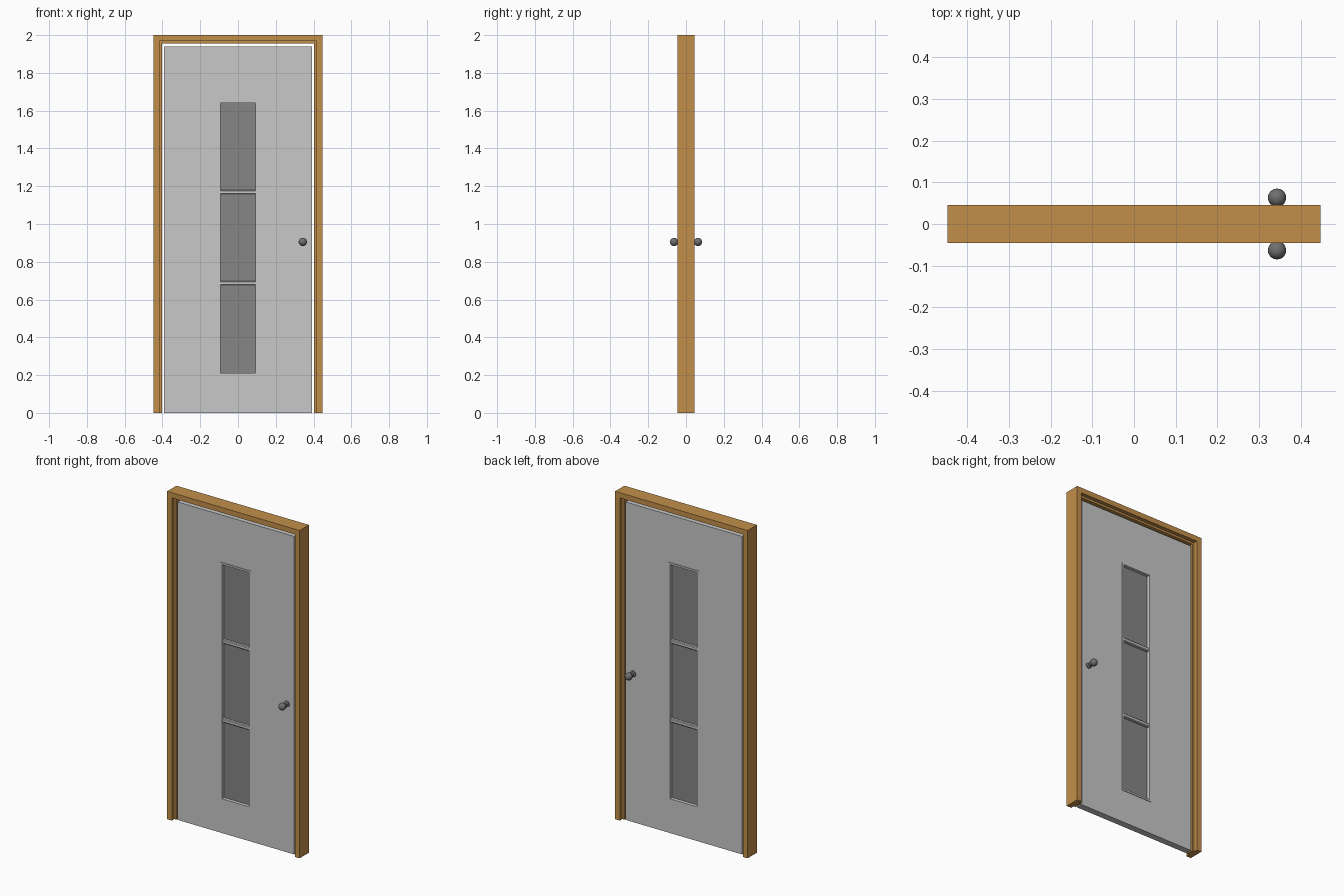
import bpy, bmesh, math

if "Cube" in bpy.data.objects:
    bpy.data.objects.remove(bpy.data.objects["Cube"])


def material(name, rgb):
    m = bpy.data.materials.new(name)
    m.diffuse_color = (*rgb, 1)
    m.use_nodes = True
    m.node_tree.nodes["Principled BSDF"].inputs["Base Color"].default_value = m.diffuse_color
    return m


WOOD = material("warm_wood", (0.545, 0.275, 0.069))
PAINT = material("light_grey_paint", (0.58, 0.58, 0.58))
GLASS = material("dark_grey_glass", (0.24, 0.24, 0.24))
METAL = material("dark_metal", (0.16, 0.16, 0.16))


def finish(name, bm, mat):
    bmesh.ops.recalc_face_normals(bm, faces=bm.faces)
    mesh = bpy.data.meshes.new(name)
    bm.to_mesh(mesh)
    bm.free()
    mesh.materials.append(mat)
    ob = bpy.data.objects.new(name, mesh)
    bpy.context.collection.objects.link(ob)
    return ob


def loft(name, sections, closed, mat):
    """Join closed cross-sections; either loop round or cap the ends."""
    bm = bmesh.new()
    rows = [[bm.verts.new(p) for p in s] for s in sections]
    n = len(rows[0])
    pairs = list(zip(rows, rows[1:])) + ([(rows[-1], rows[0])] if closed else [])
    for a, b in pairs:
        for i in range(n):
            j = (i + 1) % n
            bm.faces.new((a[i], a[j], b[j], b[i]))
    if not closed:
        bm.faces.new(rows[0])
        bm.faces.new(rows[-1])
    return finish(name, bm, mat)


def box(name, x, y, z, mat, bevel=0):
    bm = bmesh.new()
    bmesh.ops.create_cube(bm, size=1)
    for v in bm.verts:
        v.co = [r[0] + (c + 0.5) * (r[1] - r[0]) for c, r in zip(v.co, (x, y, z))]
    if bevel:
        edges = [e for e in bm.edges
                 if abs(e.verts[0].co.x - e.verts[1].co.x) > 0.01]
        bmesh.ops.bevel(bm, geom=edges, offset=bevel, segments=1, affect='EDGES')
    return finish(name, bm, mat)


def corners(hx, z0, z1):
    return [(-hx, z0), (-hx, z1), (hx, z1), (hx, z0)]


# door frame: stepped profile (inward offset, y) mitred round the opening
profile = [(0, -0.045), (0.032, -0.045), (0.032, -0.022), (0.045, -0.022),
           (0.045, 0.022), (0.032, 0.022), (0.032, 0.045), (0, 0.045)]
W = 0.447
sections = []
for s, top in ((-1, 0), (-1, 1), (1, 1), (1, 0)):
    sections.append([(s * (W - u), y, 2 - u if top else 0) for u, y in profile])
loft("door_frame", sections, False, WOOD)

# door panel with a window opening
T = 0.02
outer, inner = corners(0.393, 0.0, 1.94), corners(0.1, 0.204, 1.647)
loft("door_panel", [[(a[0], -T, a[1]), (b[0], -T, b[1]), (b[0], T, b[1]), (a[0], T, a[1])]
                    for a, b in zip(outer, inner)], True, PAINT)

# window rim, slightly proud of the door on both faces
outer, inner = corners(0.103, 0.2, 1.651), corners(0.092, 0.211, 1.64)
R = 0.024
loft("window_rim", [[(a[0], -R, a[1]), (b[0], -R, b[1]), (b[0], R, b[1]), (a[0], R, a[1])]
                    for a, b in zip(outer, inner)], True, PAINT)

# glass and glazing bars
box("window_glass", (-0.095, 0.095), (-0.003, 0.003), (0.206, 1.645), GLASS)
for i, z in enumerate((0.687, 1.169)):
    box(f"glazing_bar_{i + 1}", (-0.094, 0.094), (-0.02, 0.02),
        (z - 0.011, z + 0.011), PAINT, 0.004)

# knobs: base plate, neck and round grip turned about the y axis
turning = [(0, 0.018), (0.019, 0.018), (0.019, 0.025), (0.010, 0.029), (0.010, 0.045)]
for k in range(9):
    a = math.radians(150 - 150 * k / 8)
    turning.append((0.022 * math.sin(a), 0.063 + 0.022 * math.cos(a)))
turning[-1] = (0, 0.085)
for name, side in (("front_knob", -1), ("back_knob", 1)):
    bm = bmesh.new()
    verts = [bm.verts.new((0.343 + r, side * y, 0.905)) for r, y in turning]
    edges = [bm.edges.new(p) for p in zip(verts, verts[1:])]
    bmesh.ops.spin(bm, geom=verts + edges, cent=(0.343, 0, 0.905), axis=(0, 1, 0),
                   angle=2 * math.pi, steps=24)
    bmesh.ops.remove_doubles(bm, verts=bm.verts, dist=0.0002)
    ob = finish(name, bm, METAL)
    bpy.ops.object.select_all(action='DESELECT')
    ob.select_set(True)
    bpy.context.view_layer.objects.active = ob
    bpy.ops.object.shade_smooth_by_angle(angle=math.radians(35))
